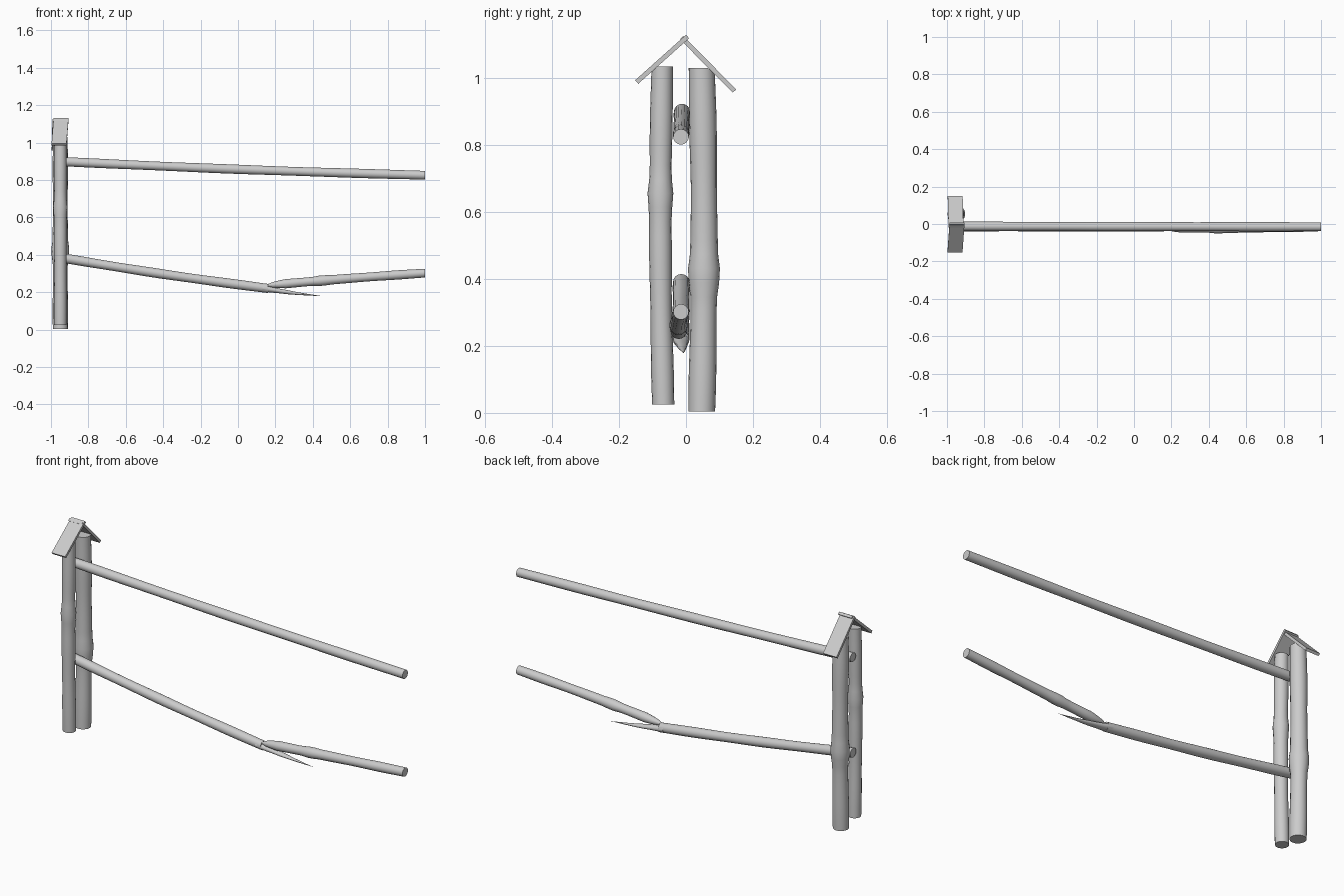
import bpy, bmesh, math
from mathutils import Vector

cube = bpy.data.objects.get("Cube")
if cube:
    bpy.data.objects.remove(cube)

grey = bpy.data.materials.new("weathered_grey")
grey.use_nodes = True
colour = (0.6, 0.6, 0.6, 1)
grey.diffuse_color = colour
grey.node_tree.nodes["Principled BSDF"].inputs["Base Color"].default_value = colour


def finish(name, bm):
    """Turn the bmesh into a grey object with smooth sides and sharp edges."""
    bmesh.ops.recalc_face_normals(bm, faces=bm.faces)
    mesh = bpy.data.meshes.new(name)
    bm.to_mesh(mesh)
    bm.free()
    mesh.materials.append(grey)
    obj = bpy.data.objects.new(name, mesh)
    bpy.context.collection.objects.link(obj)
    for other in bpy.context.selected_objects:
        other.select_set(False)
    obj.select_set(True)
    bpy.context.view_layer.objects.active = obj
    bpy.ops.object.shade_smooth_by_angle(angle=math.radians(40))


def whole(t):
    return 1


def pointed_start(t):
    return min(1, math.sqrt(0.02 + t * 8))


def pointed_end(t):
    return max(0.04, 1 - t)


def log(name, start, end, radius, bow=(0, 0, 0), knots=(), shape=whole, flatness=1):
    """Round log from start to end, bowed in the middle, swollen at its knots."""
    start, end, bow = Vector(start), Vector(end), Vector(bow)
    upright = abs(end.z - start.z) > abs(end.x - start.x)
    across = Vector((1, 0, 0)) if upright else Vector((0, 0, 1))
    sideways = Vector((0, 1, 0))
    bm = bmesh.new()
    steps, sides = 24, 16
    rings = []
    for step in range(steps + 1):
        t = step / steps
        centre = start.lerp(end, t) + bow * math.sin(math.pi * t)
        swell = 1 + sum(0.2 * math.exp(-((t - k) * 25) ** 2) for k in knots)
        swell += 0.03 * math.sin(t * 17)
        size = radius * swell * shape(t)
        ring = []
        for side in range(sides):
            angle = math.tau * side / sides
            offset = across * math.cos(angle) * flatness + sideways * math.sin(angle)
            ring.append(bm.verts.new(centre + offset * size))
        rings.append(ring)
    for near, far in zip(rings, rings[1:]):
        for side in range(sides):
            following = (side + 1) % sides
            bm.faces.new((near[side], near[following], far[following], far[side]))
    bm.faces.new(rings[0])
    bm.faces.new(rings[-1])
    finish(name, bm)


def roof_board(name, ridge, eave, half_width=0.04, thickness=0.014):
    """Sloping board whose upper face runs from the ridge to the eave."""
    ridge, eave = Vector(ridge), Vector(eave)
    along = Vector((half_width, 0, 0))
    inward = along.cross(eave - ridge).normalized() * thickness
    if inward.z > 0:
        inward.negate()
    bm = bmesh.new()
    corners = (ridge - along, ridge + along, eave + along, eave - along)
    top = bm.faces.new([bm.verts.new(corner) for corner in corners])
    solid = bmesh.ops.extrude_face_region(bm, geom=[top], use_keep_orig=True)
    moved = [item for item in solid["geom"] if isinstance(item, bmesh.types.BMVert)]
    bmesh.ops.translate(bm, verts=moved, vec=inward)
    finish(name, bm)


# Pair of posts, one on each side of the rails
log("front_post", (-0.95, -0.068, 0.025), (-0.95, -0.071, 1.035), 0.033,
    bow=(0, -0.007, 0), knots=[0.62])
log("back_post", (-0.95, 0.047, 0.004), (-0.95, 0.047, 1.03), 0.04,
    bow=(0, 0.007, 0), knots=[0.4])

# Whole upper rail
log("upper_rail", (-0.98, -0.012, 0.9), (1, -0.015, 0.825), 0.024,
    bow=(0, 0, -0.006))

# Lower rail snapped in two, with a long splinter left under the break
log("lower_rail_broken", (-0.98, -0.014, 0.39), (0.16, -0.015, 0.22), 0.025,
    bow=(0, 0, -0.007))
log("lower_rail_splinter", (0.13, -0.015, 0.222), (0.45, -0.007, 0.179), 0.026,
    bow=(0, 0, -0.004), shape=pointed_end, flatness=0.7)
log("lower_rail_end", (0.15, -0.021, 0.236), (1, -0.015, 0.302), 0.024,
    bow=(0, -0.004, 0.003), knots=[0.35], shape=pointed_start)

# Two boards forming a small ridge roof over the posts
roof_board("front_roof_board", (-0.946, 0, 1.13), (-0.957, -0.152, 0.994))
roof_board("back_roof_board", (-0.952, -0.008, 1.126), (-0.956, 0.15, 0.967))
